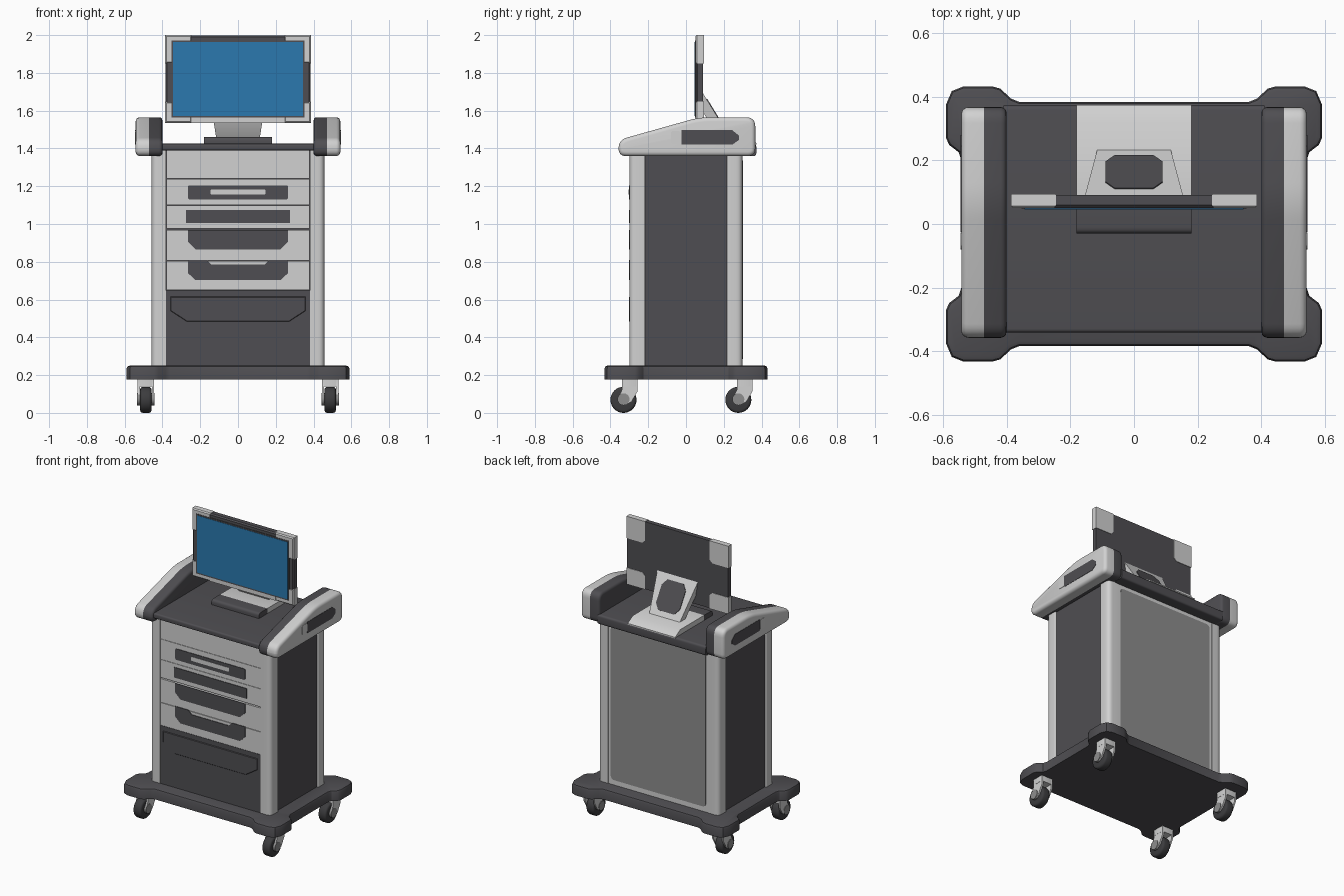
import bpy, bmesh, math
from mathutils import Vector

if "Cube" in bpy.data.objects:
    bpy.data.objects.remove(bpy.data.objects["Cube"])


def material(name, rgb):
    m = bpy.data.materials.new(name)
    m.diffuse_color = (*rgb, 1)
    m.use_nodes = True
    m.node_tree.nodes["Principled BSDF"].inputs["Base Color"].default_value = m.diffuse_color
    return m


LIGHT = material("light_grey", (0.64, 0.64, 0.64))
DARK = material("dark_grey", (0.078, 0.076, 0.084))
MID = material("mid_grey", (0.27, 0.27, 0.27))
BLUE = material("screen_blue", (0.024, 0.19, 0.43))
BLACK = material("tyre_black", (0.045, 0.045, 0.048))


def prism(name, pts, axis, lo, hi, mat, bevel=0, ends=(0, 1), seg=3):
    """Extrude a 2D outline along an axis; optionally bevel the end rims."""
    put = {"x": lambda a, b, d: (d, a, b),
           "y": lambda a, b, d: (a, d, b),
           "z": lambda a, b, d: (a, b, d)}[axis]
    bm = bmesh.new()
    rings = [[bm.verts.new(put(a, b, d)) for a, b in pts] for d in (lo, hi)]
    n = len(pts)
    bm.faces.new(rings[0])
    bm.faces.new(rings[1])
    for i in range(n):
        j = (i + 1) % n
        bm.faces.new((rings[0][i], rings[0][j], rings[1][j], rings[1][i]))
    bmesh.ops.recalc_face_normals(bm, faces=bm.faces)
    if bevel:
        edges = [bm.edges.get((rings[e][i], rings[e][(i + 1) % n])) for e in ends for i in range(n)]
        bmesh.ops.bevel(bm, geom=edges, offset=bevel, segments=seg, profile=0.5, affect='EDGES')
    me = bpy.data.meshes.new(name)
    bm.to_mesh(me)
    bm.free()
    me.materials.append(mat)
    ob = bpy.data.objects.new(name, me)
    bpy.context.collection.objects.link(ob)
    return ob


def rect(a0, a1, b0, b1):
    return [(a0, b0), (a1, b0), (a1, b1), (a0, b1)]


def rounded(pts, radii, n=6):
    """Round the corners of an outline; radii is a number or one per corner."""
    if not isinstance(radii, (list, tuple)):
        radii = [radii] * len(pts)
    out = []
    for i, p in enumerate(pts):
        p, r = Vector(p), radii[i]
        if not r:
            out.append(tuple(p))
            continue
        a = p + (Vector(pts[i - 1]) - p).normalized() * r
        b = p + (Vector(pts[(i + 1) % len(pts)]) - p).normalized() * r
        for k in range(n + 1):
            t = k / n
            out.append(tuple(a * (1 - t) ** 2 + p * (2 * t * (1 - t)) + b * t * t))
    return out


def circle(cy, cz, r, n=32):
    return [(cy + r * math.cos(math.tau * k / n), cz + r * math.sin(math.tau * k / n)) for k in range(n)]


def mirror_x(pts):
    return pts + [(-a, b) for a, b in reversed(pts)]


# Base plate with four corner lobes
q = [(.36, .383), (.385, .393), (.42, .425), (.445, .432), (.535, .432), (.572, .417),
     (.59, .375), (.59, .27), (.58, .248), (.55, .225), (.542, .2)]
half = q + [(x, -y) for x, y in reversed(q)]
prism("base_plate", mirror_x(half), "z", .178, .25, DARK, .016, (1,), 2)

# Casters
for sx in (-1, 1):
    for yc, tag in ((-.298, "front"), (.31, "back")):
        x, yw = sx * .488, yc - .033
        prism(tag + "_wheel", circle(yw, .069, .069), "x", x - .03, x + .03, BLACK, .014)
        prism(tag + "_caster_mount", rounded(rect(x - .044, x + .044, yc - .04, yc + .042), .015, 3),
              "z", .139, .18, LIGHT)
        fork = [(yc - .04, .178), (yc + .042, .178), (yc + .042, .115), (yc + .01, .06),
                (yc - .02, .042), (yc - .052, .05), (yc - .06, .08), (yc - .04, .125)]
        for s in (-1, 1):
            prism(tag + "_caster_fork", fork, "x", x + s * .032, x + s * .043, LIGHT)
            prism(tag + "_hub_cap", circle(yw, .072, .032, 20), "x", x + s * .030, x + s * .046, MID)

# Cabinet core (its sides are the dark side panels)
prism("cabinet_core", rect(-.445, .445, -.283, .283), "z", .24, 1.39, DARK)

# Corner columns with a rounded outer corner
for sx in (-1, 1):
    for sy in (-1, 1):
        p = [(sx * .38, sy * .217), (sx * .457, sy * .217), (sx * .457, sy * .299), (sx * .38, sy * .299)]
        prism("corner_column", rounded(p, [0, .008, .035, 0]), "z", .245, 1.39, LIGHT)

# Back frame and back panel
prism("back_frame", rect(-.381, .381, .245, 1.39), "y", .27, .297, LIGHT)
prism("back_panel", rounded(rect(-.36, .36, .285, 1.335), .03), "y", .29, .301, MID)

# Light drawer fronts separated by fine seams
for lo, hi in ((.65, .804), (.807, .968), (.976, 1.099), (1.101, 1.239), (1.241, 1.39)):
    prism("drawer_front", rect(-.379, .379, lo, hi), "y", -.298, -.27, LIGHT)

# Dark lower drawer with its wide pull
prism("lower_drawer", rect(-.38, .38, .245, .648), "y", -.297, -.27, DARK)
pull = [(-.357, .615), (-.357, .54), (-.27, .483), (.27, .483), (.357, .54), (.357, .615)]
prism("lower_drawer_pull", pull, "y", -.302, -.29, DARK, .003, (0,), 1)

# Dark drawer grips
grips = {
    "top_grip": rounded(rect(-.265, .265, 1.13, 1.205), .012, 3),
    "second_grip": rect(-.275, .275, 1.005, 1.075),
    "third_grip": mirror_x([(.265, .968), (.265, .905), (.225, .866)]),
    "bottom_grip": mirror_x([(.14, .785), (.165, .81), (.265, .81), (.265, .74), (.225, .703)]),
}
for name, pts in grips.items():
    prism(name, pts, "y", -.302, -.295, DARK)
prism("top_grip_inlay", rounded(rect(-.145, .145, 1.155, 1.183), .008, 3), "y", -.304, -.300, LIGHT)

# Worktop deck, with a deeper rounded back edge
deck = [(-.34, 1.39), (.26, 1.39), (.27, 1.36), (.372, 1.36), (.372, 1.425), (-.34, 1.425)]
prism("worktop", rounded(deck, [.008, 0, 0, .015, .015, .012], 4), "x", -.41, .41, DARK)

# Side arms: dark inner cheek, light outer cover, dark hand grip
arm = rounded([(-.357, 1.36), (.367, 1.36), (.367, 1.565), (.07, 1.565), (-.357, 1.445)],
              [.04, .04, .05, .06, .045])
hand = [(-.025, 1.42), (.245, 1.42), (.28, 1.445), (.28, 1.468), (.245, 1.497), (-.025, 1.497)]
for sx in (-1, 1):
    prism("arm_inner", arm, "x", sx * .47, sx * .40, DARK, .018, (1,))
    prism("arm_cover", arm, "x", sx * .47, sx * .542, LIGHT, .022, (1,), 4)
    prism("arm_hand_grip", hand, "x", sx * .535, sx * .544, DARK)
    prism("arm_grip_end", rounded(rect(-.08, -.027, 1.425, 1.492), .012, 3), "x", sx * .535, sx * .544, LIGHT)

# Monitor stand: dark front foot, light rear foot, slanted neck
foot = rounded([(-.03, 1.42), (.06, 1.42), (.06, 1.46), (-.03, 1.46)], [0, 0, 0, .02], 4)
prism("stand_front_foot", foot, "x", -.18, .18, DARK)
prism("stand_rear_foot", [(.06, 1.42), (.374, 1.42), (.374, 1.428), (.32, 1.46), (.06, 1.46)],
      "x", -.18, .18, LIGHT)
neck = prism("stand_neck", [(.085, 1.70), (.235, 1.455), (.175, 1.455), (.085, 1.60)], "x", -1, 1, LIGHT)
for v in neck.data.vertices:  # taper toward the foot
    v.co.x *= .115 + .04 * (v.co.z - 1.455) / .245

# Dark octagonal opening on the back of the neck
d = Vector((0, .15, -.245)).normalized()
nrm = Vector((0, .245, .15)).normalized()
oct_pts = [(-.09, -.06), (-.06, -.1), (.06, -.1), (.09, -.06), (.09, .06), (.06, .1), (-.06, .1), (-.09, .06)]
opening = prism("neck_opening", oct_pts, "z", -.003, .004, DARK)
for v in opening.data.vertices:
    a, b, c = v.co
    v.co = Vector((a, .1615, 1.575)) + d * b + nrm * c

# Monitor: dark shell, light corner guards, screen
prism("monitor_shell", rect(-.383, .383, 1.537, 1.998), "y", .052, .091, DARK, .008, (0,), 1)
for sx in (-1, 1):
    for z_in, z_out, tag in ((1.85, 2.0, "upper"), (1.648, 1.535, "lower")):
        s = .02 if z_out > z_in else -.02
        g = [(sx * .245, z_out), (sx * .386, z_out), (sx * .386, z_in), (sx * .265, z_in), (sx * .245, z_in + s)]
        prism(tag + "_corner_guard", g, "y", .05, .094, LIGHT, .007, (0,), 1)
prism("monitor_lower_trim", rect(-.25, .25, 1.536, 1.566), "y", .05, .056, LIGHT)
prism("screen_border", rect(-.353, .353, 1.563, 1.972), "y", .048, .056, DARK)
prism("screen", rect(-.344, .344, 1.572, 1.963), "y", .046, .052, BLUE)

# Smooth shading with sharp edges kept
for ob in bpy.context.collection.objects:
    ob.select_set(True)
    bpy.context.view_layer.objects.active = ob
bpy.ops.object.shade_smooth_by_angle(angle=math.radians(32))
